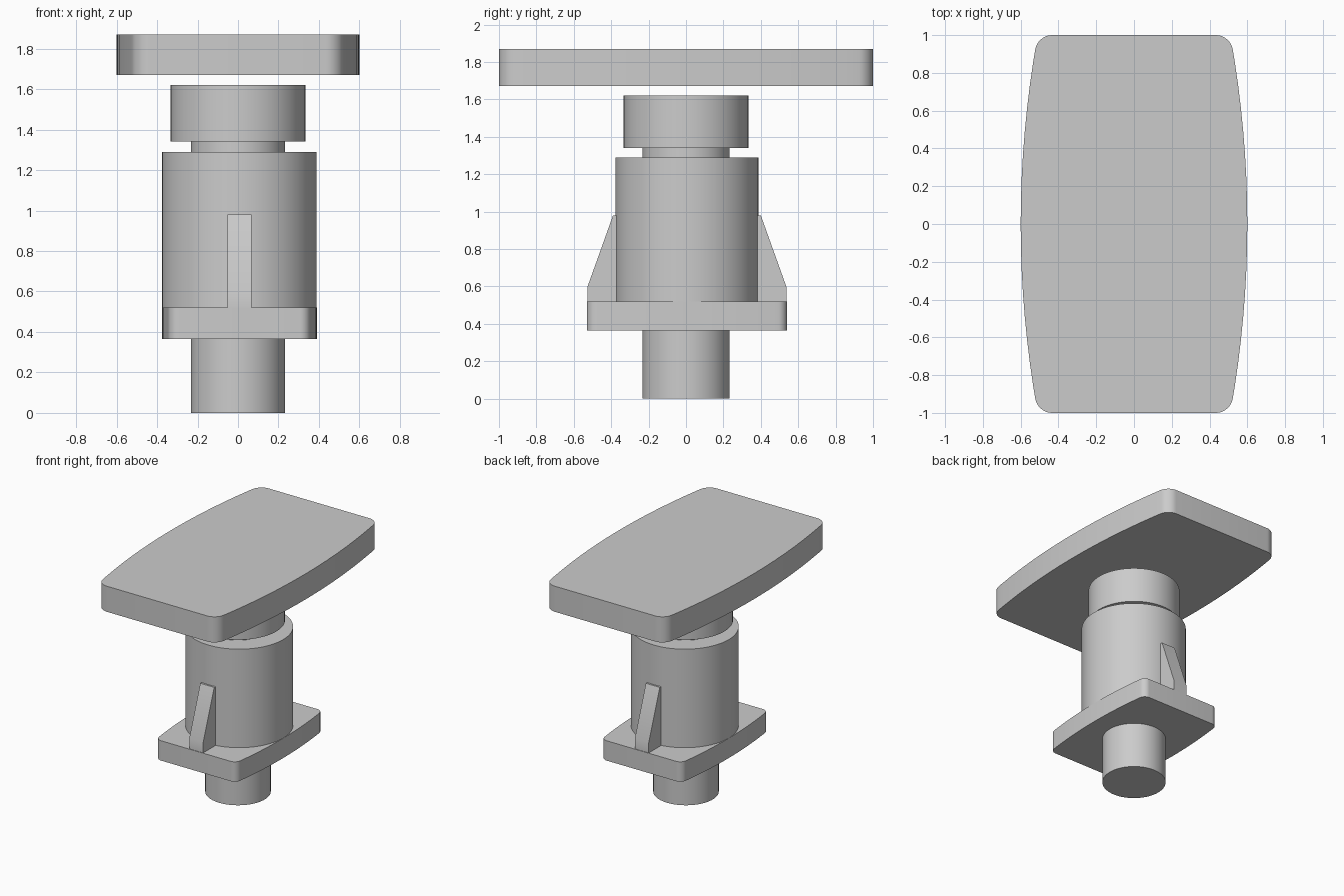
import bpy
import bmesh
from math import radians

old = bpy.data.objects.get("Cube")
if old:
    bpy.data.objects.remove(old, do_unlink=True)

# One plain grey for every part
grey = bpy.data.materials.new("plain grey")
grey.use_nodes = True
colour = (0.6, 0.6, 0.6, 1)
grey.diffuse_color = colour
grey.node_tree.nodes["Principled BSDF"].inputs["Base Color"].default_value = colour


def finish(obj):
    obj.data.materials.append(grey)
    bpy.ops.object.select_all(action="DESELECT")
    obj.select_set(True)
    bpy.context.view_layer.objects.active = obj
    bpy.ops.object.shade_smooth_by_angle(angle=radians(30))


def cylinder(name, radius, bottom, top, x=0, y=0):
    bpy.ops.mesh.primitive_cylinder_add(
        vertices=72, radius=radius, depth=top - bottom,
        location=(x, y, (bottom + top) / 2))
    obj = bpy.context.object
    obj.name = name
    finish(obj)


def extrude(name, points, step, corner_test=None, fillet=0):
    """Extrude a closed outline by a vector; optionally round chosen corners."""
    bm = bmesh.new()
    face = bm.faces.new([bm.verts.new(p) for p in points])
    result = bmesh.ops.extrude_face_region(bm, geom=[face], use_keep_orig=True)
    moved = [v for v in result["geom"] if isinstance(v, bmesh.types.BMVert)]
    bmesh.ops.translate(bm, verts=moved, vec=step)
    bmesh.ops.recalc_face_normals(bm, faces=bm.faces)
    if corner_test:
        corners = [e for e in bm.edges if all(corner_test(v.co) for v in e.verts)
                   and abs(e.verts[0].co.z - e.verts[1].co.z) > 0.01]
        bmesh.ops.bevel(bm, geom=corners, offset=fillet, segments=8,
                        profile=0.5, affect="EDGES")
    mesh = bpy.data.meshes.new(name)
    bm.to_mesh(mesh)
    bm.free()
    obj = bpy.data.objects.new(name, mesh)
    bpy.context.collection.objects.link(obj)
    finish(obj)
    return obj


def bowed_plate(name, mid, end, half_y, bottom, top, fillet, x=0, y=0):
    """Plate with straight ends, outward-bowed sides and rounded corners."""
    n = 16
    side = [(mid - (mid - end) * t * t, half_y * t)
            for t in (2 * i / n - 1 for i in range(n + 1))]
    outline = side + [(-px, -py) for px, py in side]
    obj = extrude(name, [(px, py, bottom) for px, py in outline],
                  (0, 0, top - bottom),
                  lambda co: abs(co.y) > half_y - 0.001, fillet)
    obj.location = (x, y, 0)


# Centre of the fixed housing, slightly off the shaft axis
cx, cy = 0.007, 0.005

# Moving parts: shaft, collar and floating head plate
cylinder("shaft", 0.232, 0, 1.36)
cylinder("collar", 0.333, 1.34, 1.62)
bowed_plate("head_plate", 0.6, 0.51, 1.0, 1.67, 1.87, 0.075)

# Housing: flange and sleeve
bowed_plate("flange", 0.383, 0.345, 0.535, 0.365, 0.52, 0.045, cx, cy)
cylinder("sleeve", 0.382, 0.5, 1.29, cx, cy)

# Tapered ribs on the front and back of the sleeve
for name, s in (("front_rib", -1), ("back_rib", 1)):
    profile = [(0.3, 0.51), (0.531, 0.51), (0.531, 0.6), (0.395, 0.98), (0.3, 0.98)]
    rib = extrude(name, [(-0.06, s * py, pz) for py, pz in profile], (0.12, 0, 0))
    rib.location = (cx, cy, 0)
